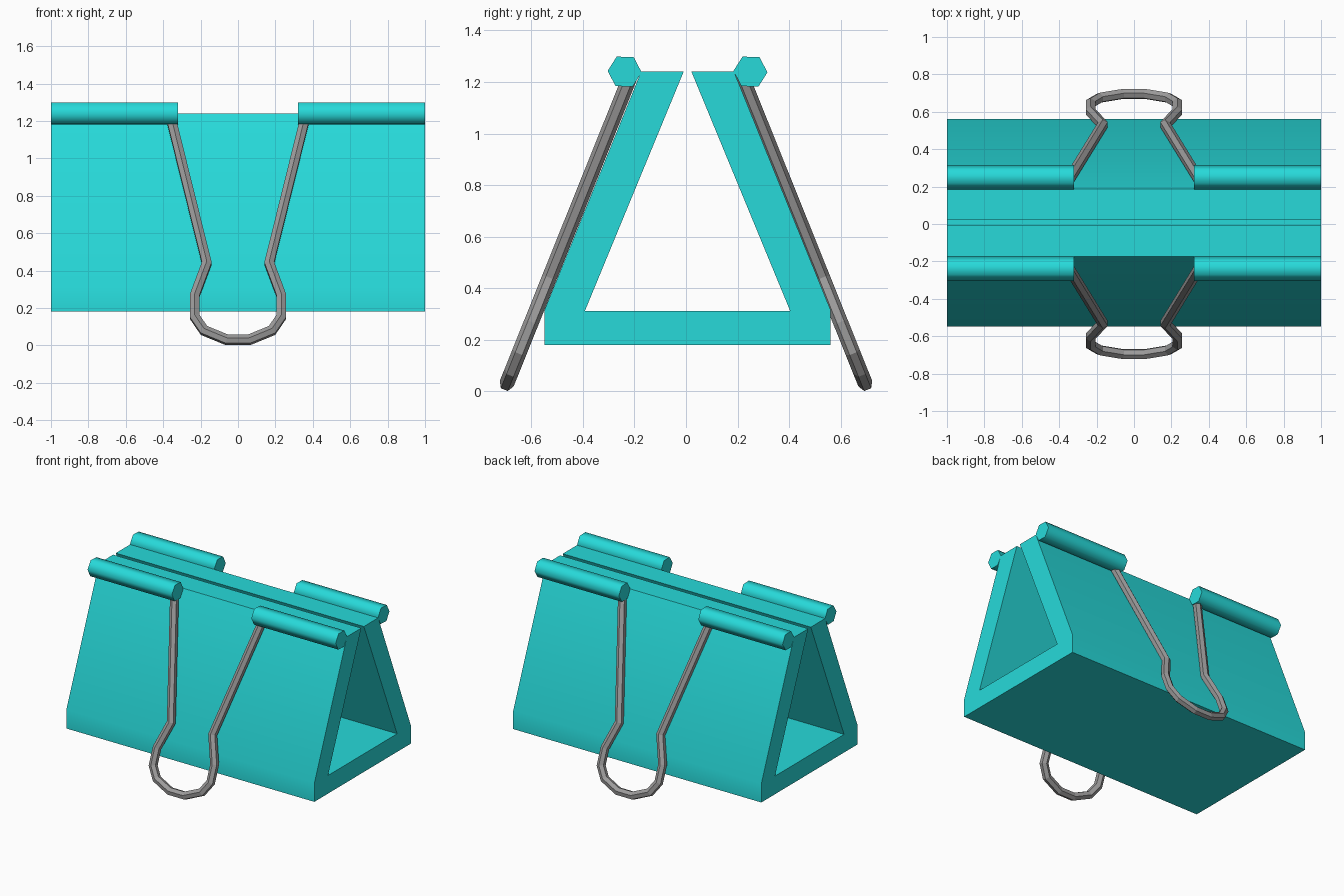
import bpy, bmesh, math
from mathutils import Vector

if "Cube" in bpy.data.objects:
    bpy.data.objects.remove(bpy.data.objects["Cube"])


def material(name, rgb):
    m = bpy.data.materials.new(name)
    m.diffuse_color = (*rgb, 1)
    m.use_nodes = True
    m.node_tree.nodes["Principled BSDF"].inputs["Base Color"].default_value = m.diffuse_color
    return m


CYAN = material("cyan_enamel", (0.02, 0.70, 0.70))
STEEL = material("grey_steel", (0.33, 0.325, 0.325))
OFFSET = 0.006  # the body sits a hair behind centre


def make_object(name, rings, mat, smooth=None):
    """Skin a list of equal vertex rings into a capped tube."""
    bm = bmesh.new()
    loops = [[bm.verts.new(p) for p in ring] for ring in rings]
    n = len(loops[0])
    for a, b in zip(loops, loops[1:]):
        for i in range(n):
            j = (i + 1) % n
            bm.faces.new((a[i], a[j], b[j], b[i]))
    bm.faces.new(loops[0])
    bm.faces.new(loops[-1])
    bmesh.ops.recalc_face_normals(bm, faces=bm.faces)
    me = bpy.data.meshes.new(name)
    bm.to_mesh(me)
    bm.free()
    me.materials.append(mat)
    if smooth:
        me.shade_smooth()
        me.set_sharp_from_angle(angle=math.radians(smooth))
    ob = bpy.data.objects.new(name, me)
    bpy.context.collection.objects.link(ob)
    return ob


def extrude_x(name, profile, x0, x1, mat, smooth):
    return make_object(name, [[(x, y, z) for y, z in profile] for x in (x0, x1)], mat, smooth)


# Triangular spring body, open along the top
half = [(0.555, 0.18), (0.555, 0.315), (0.18, 1.24), (0.015, 1.24), (0.398, 0.312)]
profile = half + [(-y, z) for y, z in reversed(half)]
extrude_x("spring_body", [(y + OFFSET, z) for y, z in profile], -1, 1, CYAN, 30)


# Wire handle: hexagonal rod swept along a loop lying in the sloped plane
half_path = [(0.365, 1.24), (0.167, 0.44), (0.232, 0.265), (0.232, 0.153),
             (0.182, 0.08), (0.06, 0.03)]
path = half_path + [(-x, z) for x, z in reversed(half_path)]


def handle(name, side):
    pts = [Vector((x, side * (0.233 + (1.18 - z) * 0.402), z)) for x, z in path]
    normal = Vector((0, side, 0.402)).normalized()
    r, rings = 0.029, []
    for i, p in enumerate(pts):
        d0 = (p - pts[max(i - 1, 0)]).normalized()
        d1 = (pts[min(i + 1, len(pts) - 1)] - p).normalized()
        tangent = (d0 + d1).normalized()
        across = tangent.cross(normal)
        miter = 1 / max(tangent.dot(d1 if d1.length else d0), 0.5)
        rings.append([p + normal * (r * math.cos(k * math.pi / 3))
                      + across * (r * miter * math.sin(k * math.pi / 3)) for k in range(6)])
    make_object(name, rings, STEEL)


for side, label in ((-1, "front"), (1, "back")):
    handle(label + "_wire_handle", side)
    # Rolled hexagonal sleeves that hold the wire ends
    ring = [(side * 0.244 + OFFSET + 0.066 * math.cos(a), 1.24 + 0.066 * math.sin(a))
            for a in (k * math.pi / 3 - 0.04 for k in range(6))]
    extrude_x(label + "_left_sleeve", ring, -1, -0.32, CYAN, 65)
    extrude_x(label + "_right_sleeve", ring, 0.32, 1, CYAN, 65)
